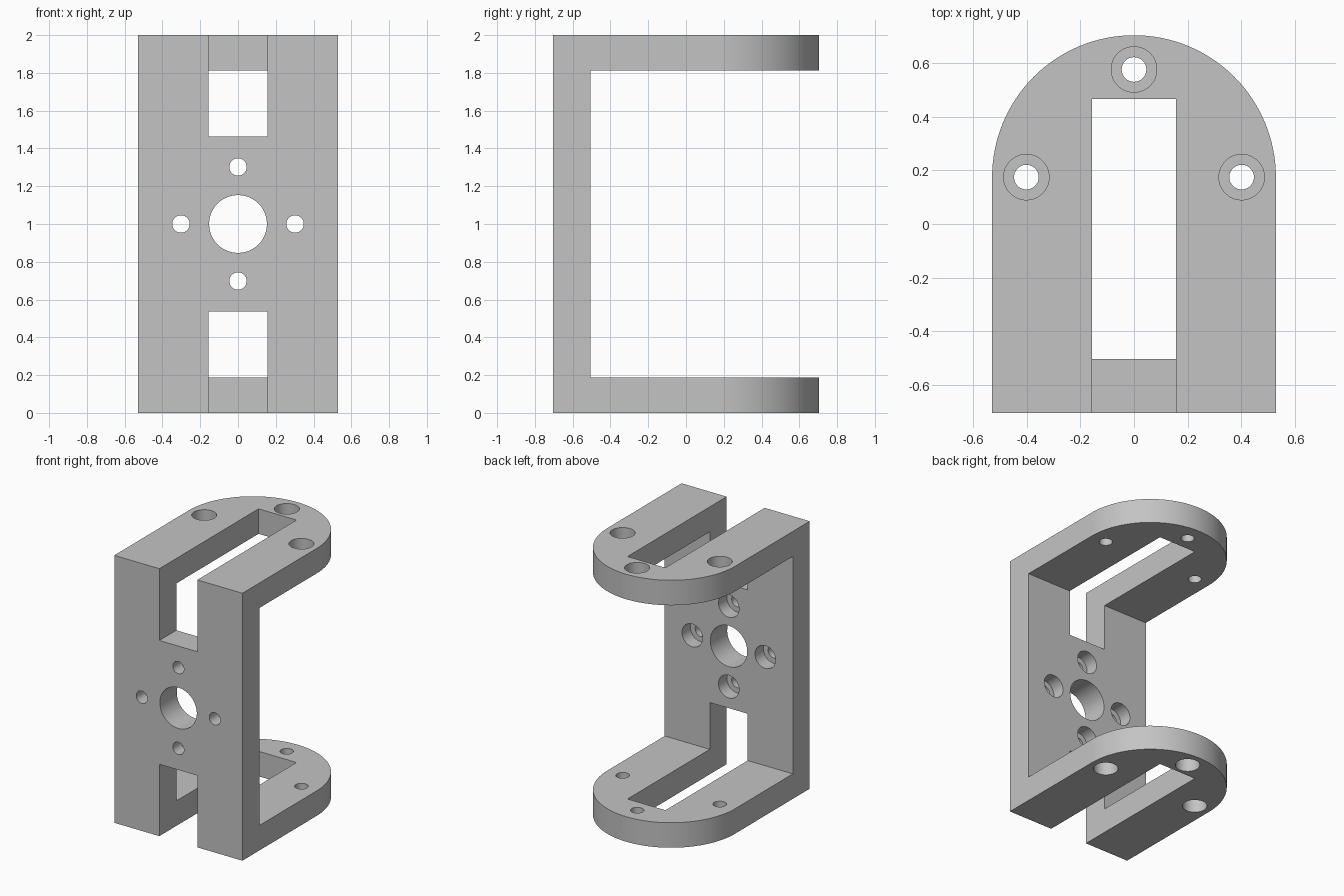
import bpy, bmesh, math
from mathutils import Vector, Matrix

old = bpy.data.objects.get("Cube")
if old:
    bpy.data.objects.remove(old, do_unlink=True)

HALF_W, HALF_D, HEIGHT = 0.53, 0.705, 2.0
ARC_Y = HALF_D - HALF_W          # centre of the rounded end
PLATE, BACK = 0.187, 0.2         # flange and web thickness
SLOT = 0.157                     # slot half width
HOLE_R, BORE_R, BORE_DEPTH = 0.046, 0.085, 0.1

grey = bpy.data.materials.new("plain grey")
grey.use_nodes = True
grey.diffuse_color = (0.55, 0.55, 0.55, 1)
grey.node_tree.nodes["Principled BSDF"].inputs["Base Color"].default_value = grey.diffuse_color


def add_object(name, bm):
    mesh = bpy.data.meshes.new(name)
    bmesh.ops.recalc_face_normals(bm, faces=bm.faces)
    bm.to_mesh(mesh)
    bm.free()
    mesh.materials.append(grey)
    obj = bpy.data.objects.new(name, mesh)
    bpy.context.collection.objects.link(obj)
    return obj


def box(name, lo, hi):
    lo, hi = Vector(lo), Vector(hi)
    bm = bmesh.new()
    bmesh.ops.create_cube(bm, size=1, matrix=Matrix.Translation((lo + hi) / 2)
                          @ Matrix.Diagonal((*(hi - lo), 1)))
    return add_object(name, bm)


def cylinder(name, start, end, radius):
    start, end = Vector(start), Vector(end)
    axis = end - start
    spin = axis.to_track_quat('Z', 'Y').to_matrix().to_4x4()
    bm = bmesh.new()
    bmesh.ops.create_cone(bm, cap_ends=True, segments=48, radius1=radius, radius2=radius,
                          depth=axis.length, matrix=Matrix.Translation((start + end) / 2) @ spin)
    return add_object(name, bm)


def cut(target, cutter):
    mod = target.modifiers.new("cut", 'BOOLEAN')
    mod.operation, mod.solver, mod.object = 'DIFFERENCE', 'EXACT', cutter
    bpy.context.view_layer.objects.active = target
    bpy.ops.object.modifier_apply(modifier=mod.name)
    bpy.data.objects.remove(cutter, do_unlink=True)


# Bracket body: arched outline extruded upward
outline = [(-HALF_W, -HALF_D), (HALF_W, -HALF_D)]
for i in range(65):
    a = math.pi * i / 64
    outline.append((HALF_W * math.cos(a), ARC_Y + HALF_W * math.sin(a)))
bm = bmesh.new()
face = bm.faces.new([bm.verts.new((x, y, 0)) for x, y in outline])
ext = bmesh.ops.extrude_face_region(bm, geom=[face])
bmesh.ops.translate(bm, vec=(0, 0, HEIGHT),
                    verts=[v for v in ext["geom"] if isinstance(v, bmesh.types.BMVert)])
bracket = add_object("bracket", bm)

# Opening between the two flanges
inner_y = BACK - HALF_D
cut(bracket, box("opening_cutter", (-1, inner_y, PLATE), (1, 1, HEIGHT - PLATE)))

# Slots through web and flanges
for lo, hi in ((-0.1, 0.537), (1.463, 2.1)):
    cut(bracket, box("slot_cutter", (-SLOT, -1, lo), (SLOT, 0.467, hi)))

# Counterbored holes through both flanges, bored from the outside
for x, y in ((-0.402, ARC_Y), (0.402, ARC_Y), (0, ARC_Y + 0.402)):
    cut(bracket, cylinder("hole_cutter", (x, y, -0.1), (x, y, 2.1), HOLE_R))
    for out, inn in ((-0.1, BORE_DEPTH), (2.1, HEIGHT - BORE_DEPTH)):
        cut(bracket, cylinder("bore_cutter", (x, y, out), (x, y, inn), BORE_R))

# Central hole and four counterbored holes in the web
mid = HEIGHT / 2
cut(bracket, cylinder("centre_cutter", (0, -1, mid), (0, -0.3, mid), 0.153))
for dx, dz in ((1, 0), (-1, 0), (0, 1), (0, -1)):
    x, z = 0.302 * dx, mid + 0.302 * dz
    cut(bracket, cylinder("hole_cutter", (x, -1, z), (x, -0.3, z), HOLE_R))
    cut(bracket, cylinder("bore_cutter", (x, inner_y - BORE_DEPTH, z), (x, -0.3, z), BORE_R))

# Smooth curved walls, crisp edges
bpy.ops.object.select_all(action='DESELECT')
bracket.select_set(True)
bpy.context.view_layer.objects.active = bracket
bpy.ops.object.shade_smooth_by_angle(angle=math.radians(30))
